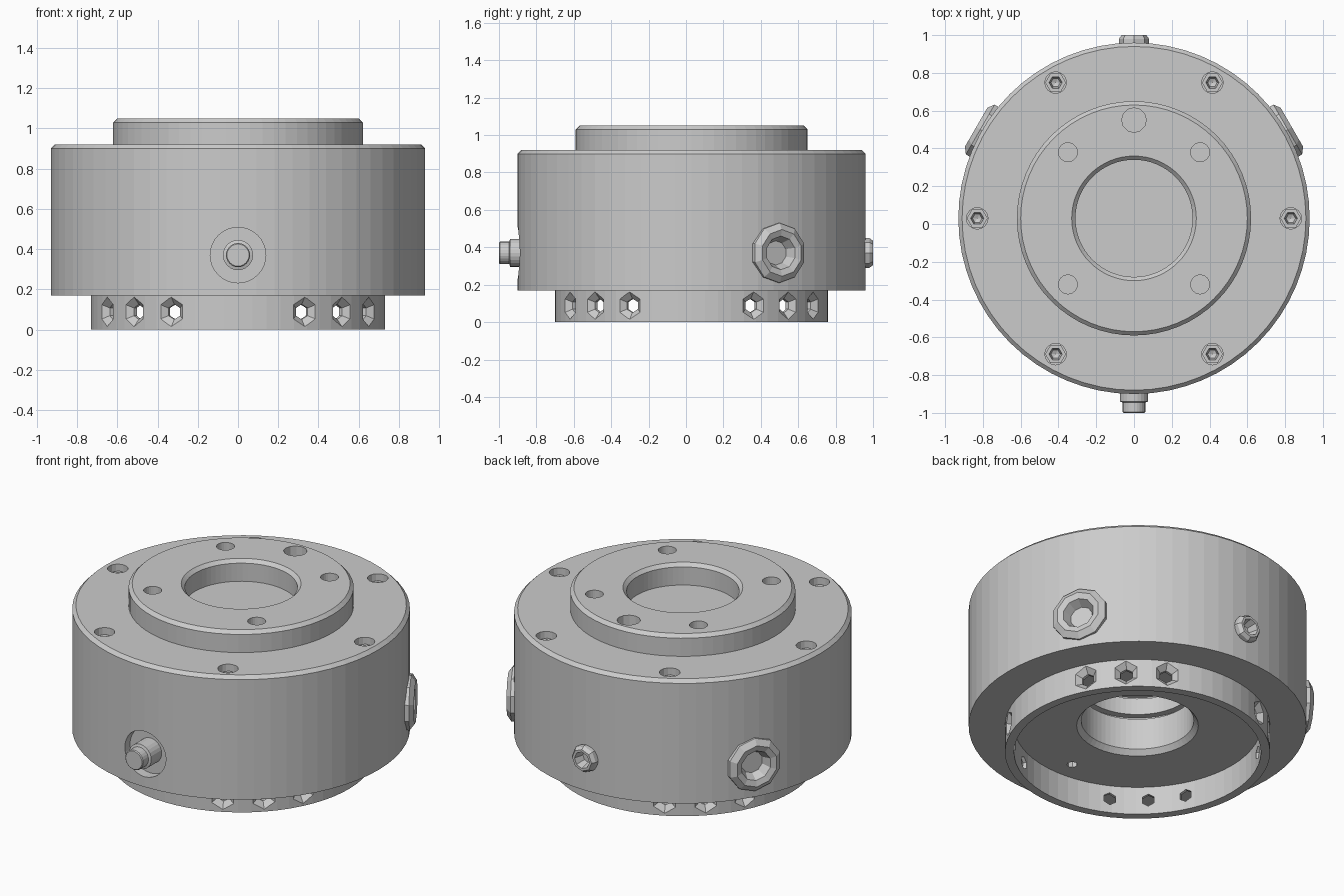
import bpy, bmesh
from math import pi, radians, cos, sin
from mathutils import Matrix

if "Cube" in bpy.data.objects:
    bpy.data.objects.remove(bpy.data.objects["Cube"])

CY = 0.03   # the round body sits slightly behind the origin
PORT_Z = 0.37


def lathe(bm, profile, segs, mat):
    """Revolve a (radius, height) profile about local z and place it."""
    tmp = bmesh.new()
    vs = [tmp.verts.new((r, 0, h)) for r, h in profile]
    es = [tmp.edges.new(p) for p in zip(vs, vs[1:])]
    bmesh.ops.spin(tmp, geom=vs + es, cent=(0, 0, 0), axis=(0, 0, 1),
                   angle=2 * pi, steps=segs, use_duplicate=False)
    bmesh.ops.remove_doubles(tmp, verts=tmp.verts[:], dist=1e-5)
    bmesh.ops.recalc_face_normals(tmp, faces=tmp.faces[:])
    tmp.transform(mat)
    me = bpy.data.meshes.new("tmp")
    tmp.to_mesh(me)
    tmp.free()
    bm.from_mesh(me)
    bpy.data.meshes.remove(me)


def finish(bm, name, smooth=False):
    me = bpy.data.meshes.new(name)
    bm.to_mesh(me)
    bm.free()
    ob = bpy.data.objects.new(name, me)
    bpy.context.collection.objects.link(ob)
    if smooth:
        bpy.ops.object.select_all(action='DESELECT')
        ob.select_set(True)
        bpy.context.view_layer.objects.active = ob
        bpy.ops.object.shade_smooth_by_angle(angle=radians(3))
    return ob


def upright(x=0, y=0, z=0):
    return Matrix.Translation((x, CY + y, z))


def radial(deg, z):
    """Local z points outwards from the body axis."""
    return upright(z=z) @ Matrix.Rotation(radians(deg), 4, 'Z') @ Matrix.Rotation(pi / 2, 4, 'Y')


def plug(r, lo, hi):
    return [(0, lo), (r, lo), (r, hi), (0, hi)]


# Housing: hub, main drum, lower collar and blind grooved bore
body_bm = bmesh.new()
lathe(body_bm, [(0, .92), (.31, .92), (.31, 1.03), (.33, 1.05), (.60, 1.05), (.62, 1.03),
                (.62, .92), (.91, .92), (.93, .90), (.93, .17), (.73, .17), (.73, 0),
                (.68, 0), (.68, .17), (.335, .17), (.31, .20),
                (.31, .39), (.35, .39), (.35, .42), (.31, .42),
                (.31, .52), (.35, .52), (.35, .55), (.31, .55),
                (.31, .88), (0, .88)], 64, upright())
body = finish(body_bm, "housing")

# Cutters: hub holes, flange holes, pin holes, collar holes, side ports
cut = bmesh.new()
for sx in (-1, 1):
    for sy in (-1, 1):
        lathe(cut, plug(.05, .93, 1.2), 24, upright(sx * .35, sy * .35))
flange = [(.83 * cos(i * pi / 3), .83 * sin(i * pi / 3)) for i in range(6)]
for x, y in flange:
    lathe(cut, plug(.057, .80, 1.1), 16, upright(x, y))
lathe(cut, plug(.065, .95, 1.2), 12, upright(0, .52))
lathe(cut, plug(.03, .1, .25), 8, upright(0, -.56))
collar = [(0, .60), (.038, .60), (.038, .698), (.078, .734), (.078, .85), (0, .85)]
for quad in range(4):
    for off in (-18, 0, 18):
        lathe(cut, collar, 6, radial(45 + 90 * quad + off, .088))
ports = ((-90, .138), (30, .15), (150, .15), (90, .078))
for deg, r in ports:
    lathe(cut, plug(r, .87, 1.1), 32, radial(deg, PORT_Z))
cutter = finish(cut, "hole_cutter")
cutter.hide_render = True

mod = body.modifiers.new("holes", 'BOOLEAN')
mod.operation = 'DIFFERENCE'
mod.solver = 'EXACT'
mod.object = cutter
bpy.ops.object.select_all(action='DESELECT')
body.select_set(True)
bpy.context.view_layer.objects.active = body
bpy.ops.object.modifier_apply(modifier="holes")
bpy.data.objects.remove(cutter)
bpy.ops.object.shade_smooth_by_angle(angle=radians(3))

# Flange screws sunk in their holes
bm = bmesh.new()
for x, y in flange:
    lathe(bm, [(0, .83), (.025, .84), (.035, .88), (.055, .88), (.055, .79), (0, .79)],
          6, upright(x, y))
finish(bm, "flange_screws")

# Front plunger pin in its spotface
bm = bmesh.new()
lathe(bm, [(0, .85), (.075, .85), (.075, .97), (.06, .975), (.06, 1.025), (.055, 1.03), (0, 1.03)],
      24, radial(-90, PORT_Z))
finish(bm, "front_pin")

# Faceted side plugs with sockets
bm = bmesh.new()
for deg in (30, 150):
    lathe(bm, [(0, .90), (.065, .90), (.09, .955), (.125, .965), (.16, .94), (.16, .85), (0, .85)],
          10, radial(deg, PORT_Z))
finish(bm, "side_plugs")

# Small socketed plug at the back
bm = bmesh.new()
lathe(bm, [(0, .91), (.035, .91), (.05, .97), (.065, .97), (.08, .95), (.08, .85), (0, .85)],
      8, radial(90, PORT_Z))
finish(bm, "back_plug")
